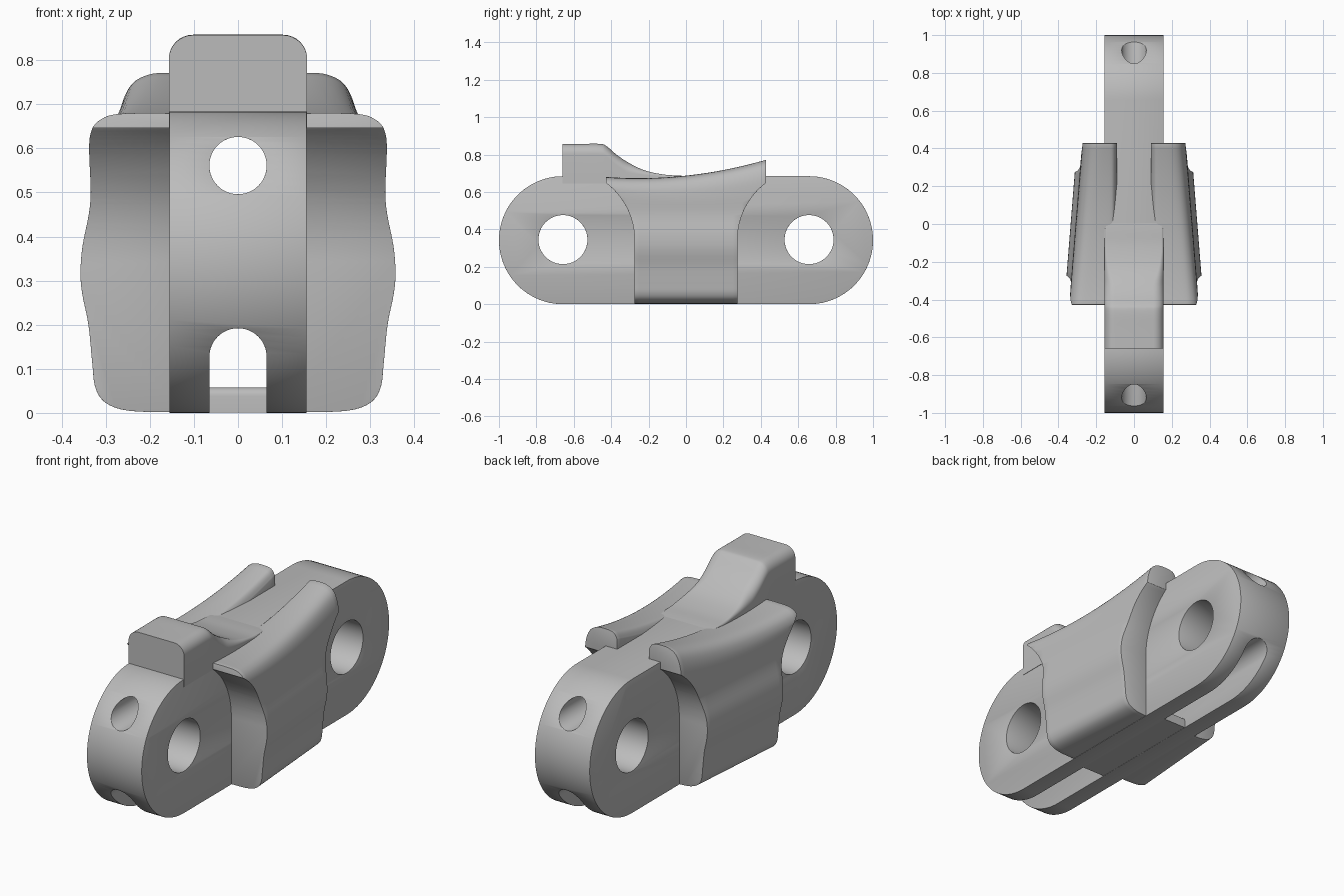
import bpy, bmesh, math
from mathutils import Vector

cube = bpy.data.objects.get("Cube")
if cube:
    bpy.data.objects.remove(cube, do_unlink=True)

steel = bpy.data.materials.new("plain grey steel")
steel.use_nodes = True
GREY = (0.5, 0.5, 0.5, 1)
steel.diffuse_color = GREY
steel.node_tree.nodes["Principled BSDF"].inputs["Base Color"].default_value = GREY


def loft(name, rings):
    """Skin a list of closed rings and cap both ends."""
    bm = bmesh.new()
    rows = [[bm.verts.new(p) for p in ring] for ring in rings]
    for a, b in zip(rows, rows[1:]):
        for i in range(len(a)):
            j = (i + 1) % len(a)
            bm.faces.new((a[i], a[j], b[j], b[i]))
    bm.faces.new(rows[0])
    bm.faces.new(rows[-1][::-1])
    bmesh.ops.recalc_face_normals(bm, faces=bm.faces)
    mesh = bpy.data.meshes.new(name)
    bm.to_mesh(mesh)
    bm.free()
    mesh.materials.append(steel)
    obj = bpy.data.objects.new(name, mesh)
    bpy.context.collection.objects.link(obj)
    return obj


def prism_x(name, profile, half):
    """Extrude a (y, z) profile along x."""
    return loft(name, [[(x, y, z) for y, z in profile] for x in (-half, half)])


def prism_y(name, profile, half):
    """Extrude an (x, z) profile along y."""
    return loft(name, [[(x, y, z) for x, z in profile] for y in (-half, half)])


def arc(cx, cz, r, start, end, n):
    return [(cx + r * math.cos(math.radians(start + (end - start) * i / n)),
             cz + r * math.sin(math.radians(start + (end - start) * i / n)))
            for i in range(n + 1)]


def circle(cx, cz, r, n=64):
    return arc(cx, cz, r, 0, 360, n)[:-1]


def spline(pts, steps=4):
    """Catmull-Rom curve through the points."""
    p = [Vector(q) for q in [pts[0], *pts, pts[-1]]]
    out = []
    for a, b, c, d in zip(p, p[1:], p[2:], p[3:]):
        for s in range(steps):
            t = s / steps
            out.append(tuple(0.5 * (2 * b + (c - a) * t + (2 * a - 5 * b + 4 * c - d) * t * t
                                    + (3 * b - a - 3 * c + d) * t ** 3)))
    return out + [tuple(p[-1])]


def apply(obj, kind, **settings):
    mod = obj.modifiers.new(kind.lower(), kind)
    for key, value in settings.items():
        setattr(mod, key, value)
    bpy.context.view_layer.objects.active = obj
    bpy.ops.object.modifier_apply(modifier=mod.name)


def boolean(obj, cutter, operation):
    apply(obj, 'BOOLEAN', object=cutter, operation=operation, solver='EXACT')
    bpy.data.objects.remove(cutter, do_unlink=True)


def finish(obj, width):
    if width:
        apply(obj, 'BEVEL', width=width, segments=2, limit_method='ANGLE',
              angle_limit=math.radians(40))
    bpy.ops.object.select_all(action='DESELECT')
    obj.select_set(True)
    bpy.context.view_layer.objects.active = obj
    bpy.ops.object.shade_smooth_by_angle(angle=math.radians(35))


R, PIN_Y, HOLE, BORE = 0.342, 0.658, 0.131, 0.065

# Link plate: rounded bar with pin holes, a long bore and an open bottom slot
stadium = arc(PIN_Y, R, R, -90, 90, 48) + arc(-PIN_Y, R, R, 90, 270, 48)
plate = prism_x("link_plate", stadium, 0.155)
for y in (-PIN_Y, PIN_Y):
    boolean(plate, prism_x("pin_cutter", circle(y, R + 0.003, HOLE), 0.3), 'DIFFERENCE')
boolean(plate, prism_y("bore_cutter", circle(0, 0.561, BORE, 48), 1.2), 'DIFFERENCE')
slot = arc(0, 0.127, BORE, 0, 180, 24) + [(-BORE, -0.1), (BORE, -0.1)]
boolean(plate, prism_y("slot_cutter", slot, 1.2), 'DIFFERENCE')
finish(plate, 0.004)

# Floor closing the middle of the slot, rounded at its upper ends
floor = [(-0.31, 0.001), (0.31, 0.001)] + arc(0.29, 0.038, 0.02, 0, 90, 6) \
    + arc(-0.29, 0.038, 0.02, 90, 180, 6)
finish(prism_x("slot_floor", floor, 0.07), 0)

# Top lug: flat block that sweeps down into the plate
slope = [(-0.66, 0.857), (-0.56, 0.857), (-0.46, 0.857), (-0.425, 0.845), (-0.37, 0.798),
         (-0.3, 0.752), (-0.22, 0.715), (-0.12, 0.693), (-0.03, 0.687), (0.05, 0.68)]
rings = []
for y, top in spline(slope):
    r = min(0.055, max(0.012, (top - 0.68) * 0.7))
    half = 0.157
    rings.append([(x, y, z) for x, z in
                  [(-half, 0.645), (half, 0.645)] + arc(half - r, top - r, r, 0, 90, 8)
                  + arc(r - half, top - r, r, 90, 180, 8)])
finish(loft("top_lug", rings), 0)

# Side wing: waved flank with a rising, rounded shoulder, narrowing to the back
flank = [(0.1, 0.002), (0.2, 0.002), (0.265, 0.008), (0.305, 0.027), (0.324, 0.06),
         (0.33, 0.11), (0.339, 0.2), (0.353, 0.27), (0.357, 0.32), (0.352, 0.38),
         (0.337, 0.45), (0.331, 0.5)]
shoulder = [(0.33, 0.08), (0.322, 0.04), (0.297, 0.012), (0.25, 0)]
inner = [(0.13, 0), (0.105, 0.01), (0.09, 0.035)]
rings = []
for i in range(21):
    y = -0.5 + i * 0.05
    top = 0.672 + 0.098 * ((y + 0.25) / 0.68) ** 2
    lift = 1 + (y + 0.43) / 0.86
    taper = 0.08 * (y + 0.27)
    outer = [(x - taper * min(1, (x - 0.1) * 6), z) for x, z in flank]
    outer += [(x - taper, top - d * lift) for x, d in shoulder]
    section = spline(outer + [(x, top - d) for x, d in inner]) + [(0.09, 0.55), (0.1, 0.5)]
    rings.append([(x, y, z) for x, z in section])
wing = loft("side_wings", rings)
# Side outline: straight skirt, then concave arcs sweeping out to the lips
sweep = arc(-PIN_Y, R, 0.383, 0, 53, 24)
outline = [(-0.275, -0.1)] + sweep + [(sweep[-1][0], 1)]
outline += [(-y, z) for y, z in reversed(outline)]
boolean(wing, prism_x("wing_outline", outline, 0.6), 'INTERSECT')
apply(wing, 'MIRROR', use_clip=False, use_mirror_merge=False)
finish(wing, 0.008)
